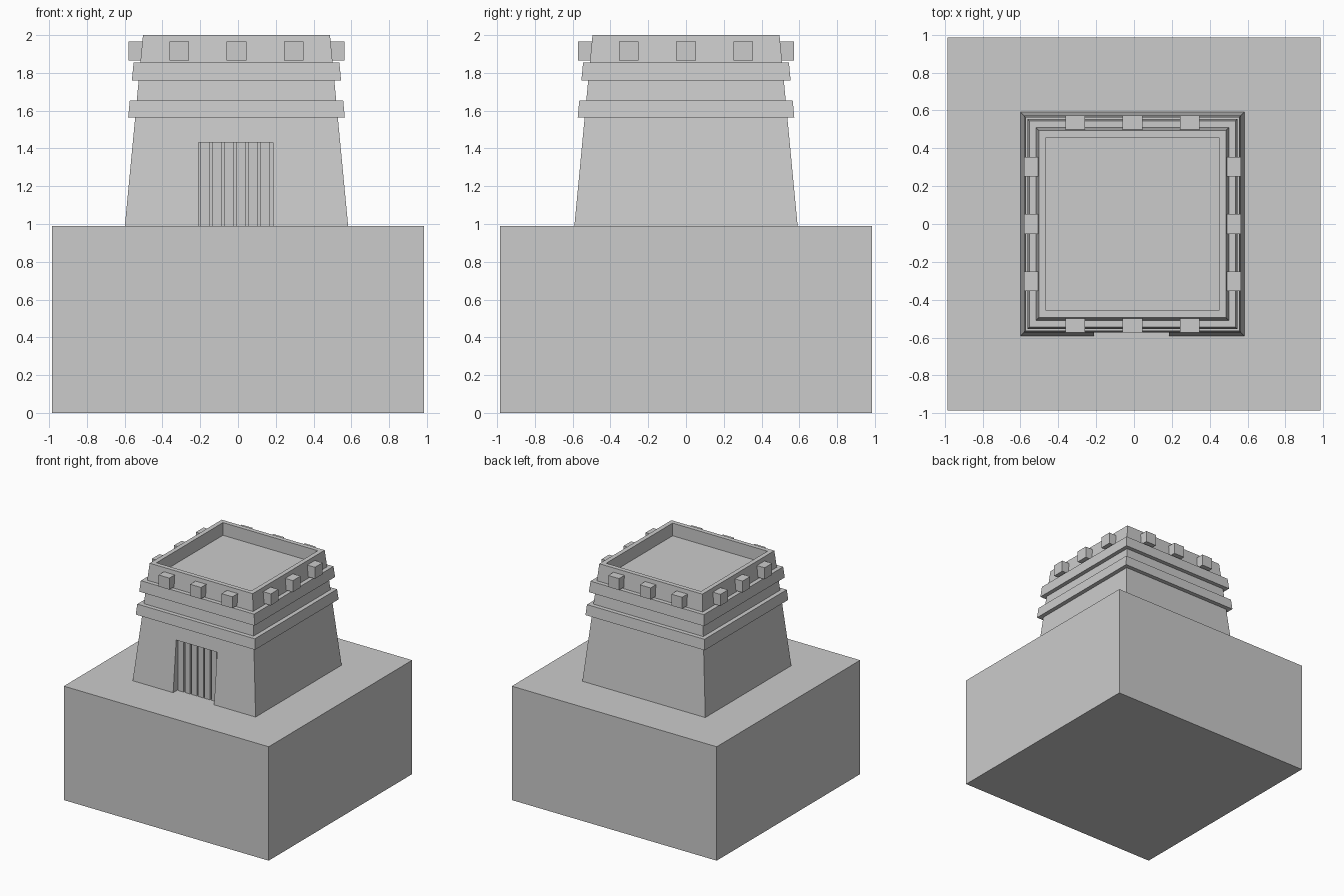
import bpy, bmesh
from math import pi
from mathutils import Matrix, Vector

if "Cube" in bpy.data.objects:
    bpy.data.objects.remove(bpy.data.objects["Cube"])

CX = -0.008                 # tower sits slightly off the base centre
BOT, TOP = 0.99, 2.0
FRONT, SLOT = -0.535, -0.505  # door plank face and groove depth


def half(z):
    """Half width of the battered tower wall at height z."""
    return 0.591 + (0.495 - 0.591) * (z - BOT) / (TOP - BOT)


def finish(name, bm):
    bmesh.ops.recalc_face_normals(bm, faces=bm.faces)
    me = bpy.data.meshes.new(name)
    bm.to_mesh(me)
    bm.free()
    ob = bpy.data.objects.new(name, me)
    bpy.context.collection.objects.link(ob)
    return ob


def add_box(bm, x0, x1, y0, y1, z0, z1):
    m = Matrix.Translation(((x0 + x1) / 2, (y0 + y1) / 2, (z0 + z1) / 2))
    m = m @ Matrix.Diagonal((x1 - x0, y1 - y0, z1 - z0, 1))
    return bmesh.ops.create_cube(bm, size=1, matrix=m)["verts"]


def add_frustum(bm, z0, z1, extra=0.0):
    for v in add_box(bm, -1, 1, -1, 1, z0, z1):
        h = half(v.co.z) + extra
        v.co.x = v.co.x * h + CX
        v.co.y *= h


# Square base block
bm = bmesh.new()
add_box(bm, -0.985, 0.985, -0.985, 0.985, 0, BOT)
finish("base_block", bm)

# Tapered tower with sunken roof
bm = bmesh.new()
add_frustum(bm, BOT, TOP)
bm.normal_update()
roof = max(bm.faces, key=lambda f: f.calc_center_median().z)
bmesh.ops.inset_region(bm, faces=[roof], thickness=0.055)
ext = bmesh.ops.extrude_discrete_faces(bm, faces=[roof])["faces"][0]
bmesh.ops.translate(bm, verts=ext.verts, vec=Vector((0, 0, -0.11)))
tower = finish("tower", bm)

# Doorway cut into the front wall
D0, D1, DTOP = -0.21, 0.184, 1.431
bm = bmesh.new()
add_box(bm, D0, D1, -0.8, SLOT, BOT - 0.1, DTOP)
cutter = finish("doorway_cutter", bm)
cutter.hide_render = True
cutter.hide_viewport = True
mod = tower.modifiers.new("doorway", "BOOLEAN")
mod.operation = "DIFFERENCE"
mod.solver = "EXACT"
mod.object = cutter

# Door planks separated by narrow grooves
bm = bmesh.new()
pitch = 0.0635
for i in range(6):
    x = -0.2 + i * pitch
    add_box(bm, x, x + 0.051, FRONT, SLOT, BOT, DTOP)
finish("door_planks", bm)

# Two projecting string courses
for name, z0, z1, extra in (("lower_band", 1.563, 1.653, 0.037),
                            ("upper_band", 1.76, 1.854, 0.036)):
    bm = bmesh.new()
    add_frustum(bm, z0, z1, extra)
    finish(name, bm)

# Projecting beam ends, three per side
bm = bmesh.new()
for side in range(4):
    turn = Matrix.Translation((CX, 0, 0)) @ Matrix.Rotation(side * pi / 2, 4, "Z")
    for x in (-0.303, 0, 0.303):
        vs = add_box(bm, x - 0.052, x + 0.052, -0.572, -0.49, 1.865, 1.965)
        bmesh.ops.transform(bm, matrix=turn, verts=vs)
finish("beam_ends", bm)
